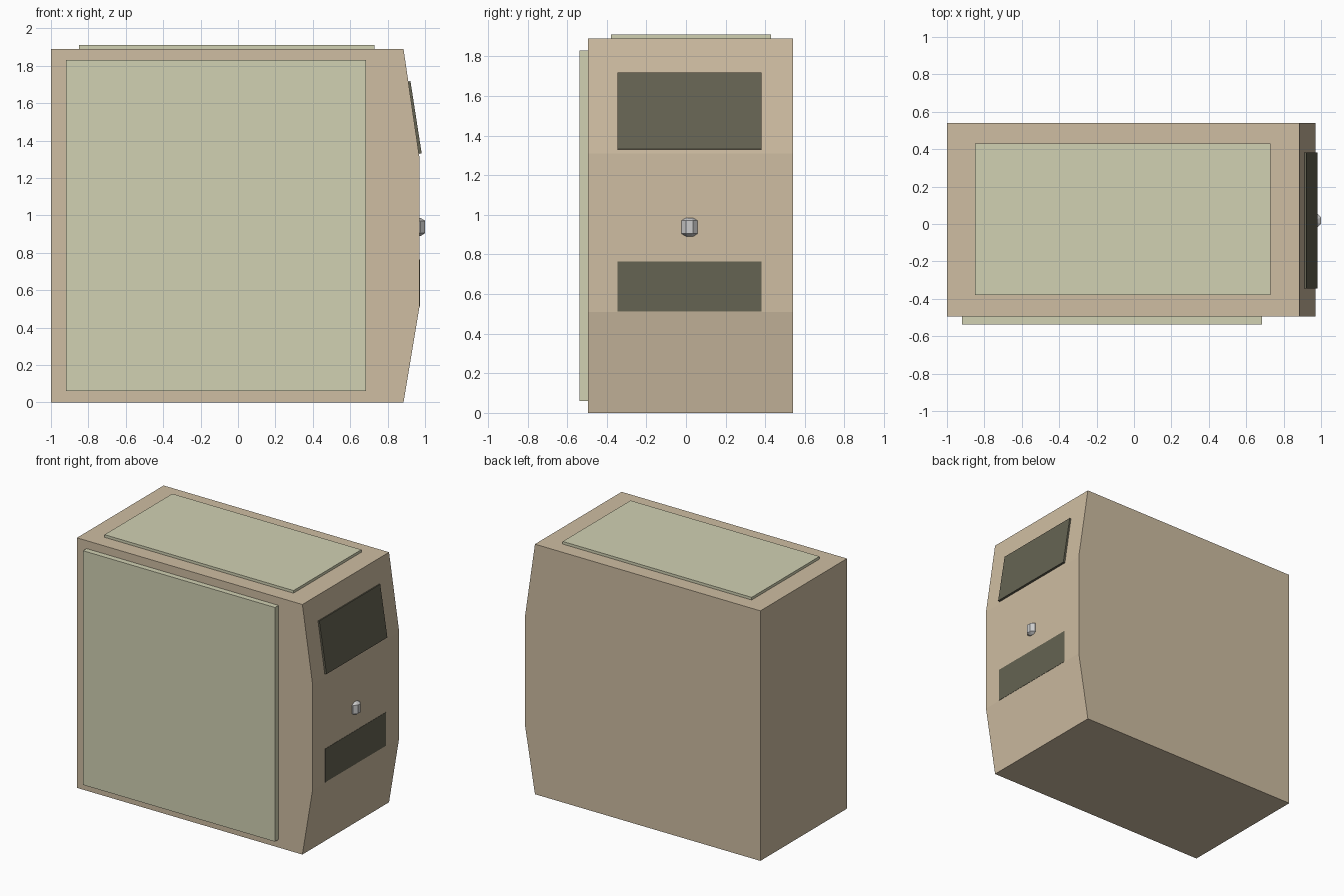
import bpy, bmesh, math
from mathutils import Vector

if "Cube" in bpy.data.objects:
    bpy.data.objects.remove(bpy.data.objects["Cube"])


def material(name, rgb):
    m = bpy.data.materials.new(name)
    m.diffuse_color = (*rgb, 1)
    m.use_nodes = True
    m.node_tree.nodes["Principled BSDF"].inputs["Base Color"].default_value = m.diffuse_color
    return m


TAN = material("tan_plastic", (0.62, 0.51, 0.36))
PALE = material("pale_panel", (0.64, 0.64, 0.45))
DARK = material("dark_bay", (0.13, 0.125, 0.085))


def prism(name, profile, y0, y1, mat):
    """Extrude an xz profile from y0 to y1."""
    bm = bmesh.new()
    face = bm.faces.new([bm.verts.new((x, y0, z)) for x, z in profile])
    out = bmesh.ops.extrude_face_region(bm, geom=[face])
    moved = [v for v in out["geom"] if isinstance(v, bmesh.types.BMVert)]
    bmesh.ops.translate(bm, verts=moved, vec=(0, y1 - y0, 0))
    bmesh.ops.recalc_face_normals(bm, faces=bm.faces[:])
    return finish(name, bm, mat)


def finish(name, bm, mat=None):
    me = bpy.data.meshes.new(name)
    bm.to_mesh(me)
    bm.free()
    ob = bpy.data.objects.new(name, me)
    bpy.context.collection.objects.link(ob)
    if mat:
        me.materials.append(mat)
    return ob


def rect(x0, x1, z0, z1):
    return [(x0, z0), (x1, z0), (x1, z1), (x0, z1)]


# Case with a bevelled nose
prism("case_body", [(-1, 0), (0.885, 0), (0.97, 0.51), (0.97, 1.31),
                    (0.885, 1.89), (-1, 1.89)], -0.495, 0.54, TAN)

# Raised side and top panels
prism("side_panel", rect(-0.92, 0.685, 0.06, 1.83), -0.537, -0.49, PALE)
prism("top_panel", rect(-0.85, 0.73, 1.88, 1.91), -0.38, 0.43, PALE)

# Sloped upper bay cover and flush lower vent
prism("upper_bay", [(0.957, 1.327), (0.982, 1.332), (0.922, 1.718), (0.895, 1.713)],
      -0.345, 0.382, DARK)
prism("lower_vent", rect(0.94, 0.972, 0.512, 0.765), -0.345, 0.382, DARK)

# Eight-sided power button: straight band with shallow domed ends
bm = bmesh.new()
center = Vector((0.96, 0.018, 0.938))
rings = []
for r, z in [(0.02, -0.047), (0.044, -0.033), (0.044, 0.033), (0.02, 0.047)]:
    rings.append([bm.verts.new(center + Vector((
        r * math.cos((i + 0.5) * math.pi / 4),
        r * math.sin((i + 0.5) * math.pi / 4), z))) for i in range(8)])
for a, b in zip(rings, rings[1:]):
    for i in range(8):
        j = (i + 1) % 8
        bm.faces.new((a[i], a[j], b[j], b[i]))
bm.faces.new(rings[0][::-1])
bm.faces.new(rings[-1])
finish("power_button", bm)
